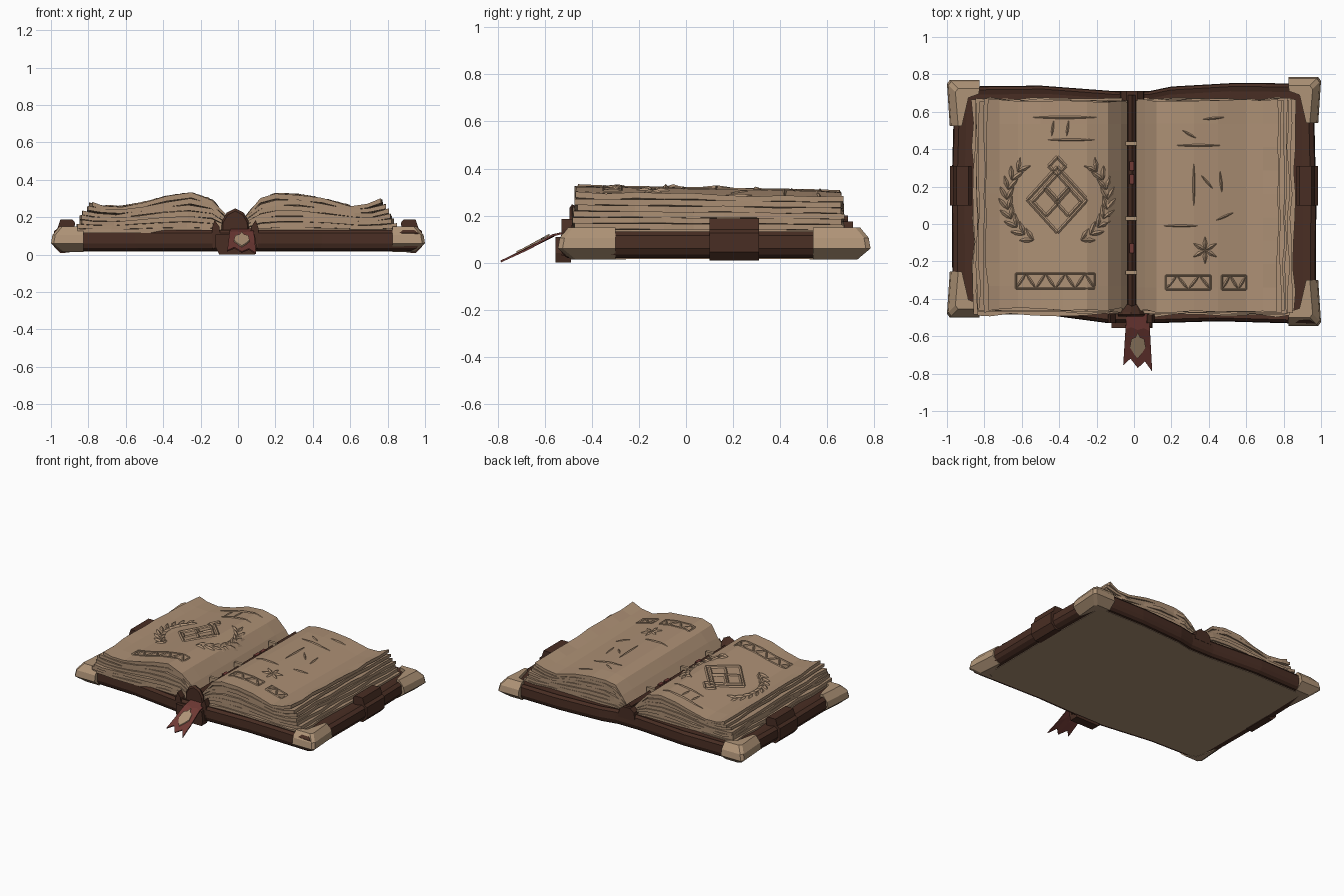
import bpy, bmesh, math, random

if "Cube" in bpy.data.objects:
    bpy.data.objects.remove(bpy.data.objects["Cube"])
random.seed(4)

def material(name, rgb):
    m = bpy.data.materials.new(name)
    m.diffuse_color = (*rgb, 1)
    m.use_nodes = True
    m.node_tree.nodes["Principled BSDF"].inputs["Base Color"].default_value = m.diffuse_color
    return m

LEATHER = material("dark leather", (0.066, 0.027, 0.017))
PAGE = material("parchment", (0.41, 0.275, 0.175))
METAL = material("corner bone", (0.43, 0.295, 0.185))
RED = material("red ribbon", (0.16, 0.042, 0.035))

def make(name, verts, faces, mat, recalc=True):
    me = bpy.data.meshes.new(name)
    me.from_pydata(verts, [], faces)
    if recalc:
        bm = bmesh.new()
        bm.from_mesh(me)
        bmesh.ops.recalc_face_normals(bm, faces=bm.faces)
        bm.to_mesh(me)
        bm.free()
    me.materials.append(mat)
    ob = bpy.data.objects.new(name, me)
    bpy.context.collection.objects.link(ob)
    return ob

def loft(name, rings, mat):
    n = len(rings[0])
    verts = [p for r in rings for p in r]
    faces = [(k*n+i, k*n+(i+1) % n, (k+1)*n+(i+1) % n, (k+1)*n+i)
             for k in range(len(rings)-1) for i in range(n)]
    faces += [tuple(range(n)), tuple(range(len(verts)-n, len(verts)))]
    return make(name, verts, faces, mat)

def prism(name, pts, levels, mat):
    """Outline in xy, levels are (scale about centre, z)."""
    cx = (min(p[0] for p in pts) + max(p[0] for p in pts)) / 2
    cy = (min(p[1] for p in pts) + max(p[1] for p in pts)) / 2
    return loft(name, [[(cx+(x-cx)*s, cy+(y-cy)*s, z) for x, y in pts] for s, z in levels], mat)

def extrude_y(name, prof, ys, mat):
    return loft(name, [[(x, y, z) for x, z in prof] for y in ys], mat)

def box(name, x0, x1, y0, y1, z0, z1, mat):
    return extrude_y(name, [(x0, z0), (x1, z0), (x1, z1), (x0, z1)], (y0, y1), mat)

def interp(prof, x):
    for (a, za), (b, zb) in zip(prof, prof[1:]):
        if x <= b:
            return za + (zb-za)*(x-a)/(b-a)
    return prof[-1][1]

# cover boards
outline = [(-0.97, -0.46), (-0.55, -0.475), (-0.14, -0.53), (0.12, -0.53), (0.45, -0.52), (0.97, -0.535),
           (0.975, 0.1), (0.96, 0.75), (0.55, 0.755), (0.2, 0.735), (0.08, 0.71), (-0.1, 0.71),
           (-0.5, 0.74), (-0.96, 0.735), (-0.975, 0.2)]
prism("cover", outline, [(0.955, 0.02), (0.985, 0.035), (1, 0.06), (0.995, 0.115), (0.97, 0.133), (0.93, 0.125)], LEATHER)
prism("underside_panel", outline, [(0.925, 0.016), (0.925, 0.03)], PAGE)

# corner guards
for name, sx, y, sy in (("corner_front_left", -1, -0.505, -1), ("corner_front_right", 1, -0.55, -1),
                        ("corner_back_left", -1, 0.775, 1), ("corner_back_right", 1, 0.79, 1)):
    pts = [(0.985, 0.25), (0.92, 0.25), (0.885, 0.1), (0.83, 0.08), (0.825, 0.005), (0.985, 0.005), (1.0, 0.025)]
    ring = [(sx*a, y - sy*b) for a, b in pts]
    def level(inset, z):
        return [(x - sx*inset*(abs(x) > 0.95), yy - sy*inset*(abs(yy-y) < 0.05), z) for x, yy in ring]
    loft(name, [level(0.055, 0.014), level(0, 0.06), level(0.008, 0.105), level(0.045, 0.15)], METAL)

# side clasps
for name, s in (("clasp_left", -1), ("clasp_right", 1)):
    prof = [(0.87, 0.17), (0.885, 0.187), (0.95, 0.187), (0.965, 0.14), (0.985, 0.125), (0.985, 0.045), (0.95, 0.008), (0.9, 0.012)]
    extrude_y(name, [(s*a, z) for a, z in prof], (0.1, 0.31), LEATHER)

# spine: front block, arch cap, cheeks, cord and rear block
extrude_y("spine_front", [(-0.1, 0), (0.09, 0), (0.1, 0.04), (0.09, 0.108), (-0.12, 0.108), (-0.12, 0.04)], (-0.555, -0.49), LEATHER)
arch = [(-0.09, 0.1), (0.06, 0.1), (0.056, 0.18), (0.03, 0.225), (-0.015, 0.248), (-0.06, 0.225), (-0.086, 0.18)]
loft("spine_arch", [[(-0.015+(x+0.015)*s, y, 0.1+(z-0.1)*s) for x, z in arch]
                    for s, y in ((0.9, -0.495), (1, -0.485), (0.95, -0.47), (0.6, -0.43))], LEATHER)
for name, s in (("spine_cheek_left", -1), ("spine_cheek_right", 1)):
    prof = [(0.075, 0.05), (0.12, 0.03), (0.125, 0.14), (0.11, 0.185), (0.085, 0.15)]
    extrude_y(name, [(s*a-0.015, z) for a, z in prof], (-0.53, -0.485), LEATHER)
extrude_y("gutter_cord", [(-0.035, 0.1), (0.01, 0.1), (0.008, 0.18), (-0.012, 0.2), (-0.032, 0.18)], (-0.47, 0.69), LEATHER)
extrude_y("spine_back", [(-0.08, 0.09), (0.06, 0.09), (0.05, 0.15), (0.02, 0.175), (-0.04, 0.175), (-0.07, 0.15)], (0.66, 0.71), LEATHER)
for i, y in enumerate((0.43, 0.03, -0.26)):
    box(f"binding_tie_{i+1}", -0.045, 0.015, y-0.011, y+0.011, 0.17, 0.218, METAL)
for i, y in enumerate((-0.13, 0.24, 0.31)):
    box(f"gutter_ribbon_{i+1}", -0.024, 0.0, y-0.025, y+0.025, 0.18, 0.202, RED)

# page blocks: fanned stacks of thin slabs
TOP = {-1: [(0.035, 0.17), (0.07, 0.22), (0.14, 0.295), (0.25, 0.33), (0.38, 0.312), (0.5, 0.28), (0.62, 0.258), (0.72, 0.265), (0.79, 0.285)],
       1: [(0.012, 0.17), (0.06, 0.235), (0.12, 0.3), (0.2, 0.326), (0.32, 0.322), (0.45, 0.3), (0.6, 0.262), (0.69, 0.27), (0.775, 0.3)]}

def page_z(side, ax, y):
    return interp(TOP[side], ax) - 0.02*(y+0.46)/1.12 * min(1, ax/0.2)

N, ROWS = 7, 9
for side, label in ((-1, "left"), (1, "right")):
    for k in range(N):
        t1, t0 = (k+1)/N, (k+0.04)/N
        spread = 1 + 0.115*(1-t1)**0.8 + random.uniform(-0.012, 0.012)*(k < N-1)
        grow = 0.03*(1-t1) + random.uniform(-0.008, 0.008)
        cols = len(TOP[side])
        ids, verts = {}, []
        for j in range(ROWS+1):
            y = -0.46 - grow + (1.12 + 1.4*grow)*j/ROWS
            end = j in (0, ROWS)
            for i, (x, _) in enumerate(TOP[side]):
                xx = x*spread if i > 2 else x
                yy = y + (random.uniform(-0.009, 0.009) if end else 0)
                if i == cols-1:
                    xx += random.uniform(-0.012, 0.006)
                zt = page_z(side, x, y)
                wob = random.uniform(-0.006, 0.004) if (end or i == cols-1) else 0
                for lv, t in enumerate((t0, t1)):
                    ids[i, j, lv] = len(verts)
                    verts.append((side*xx, yy, 0.115 + (zt-0.115)*t + wob*t))
        faces = [tuple(ids[i+a, j+b, lv] for a, b in ((0, 0), (1, 0), (1, 1), (0, 1)))
                 for lv in (0, 1) for i in range(cols-1) for j in range(ROWS)]
        for i in range(cols-1):
            faces += [(ids[i, j, 0], ids[i+1, j, 0], ids[i+1, j, 1], ids[i, j, 1]) for j in (0, ROWS)]
        for j in range(ROWS):
            faces += [(ids[i, j, 0], ids[i, j+1, 0], ids[i, j+1, 1], ids[i, j, 1]) for i in (0, cols-1)]
        make(f"page_layer_{label}_{k+1}", verts, faces, PAGE)

# embossed ornaments: ridged strokes draped on the pages, in parchment
def strokes(name, side, lines):
    verts, faces = [], []
    for x0, y0, x1, y1, w, taper in lines:
        L = math.hypot(x1-x0, y1-y0)
        nx, ny = -(y1-y0)/L, (x1-x0)/L
        n = max(2, round(L/0.03))
        for i in range(n+1):
            t = i/n
            h = w/2*(math.sin(math.pi*(0.06+0.88*t)) if taper else 1)
            b = len(verts)
            for s in (-1, 0, 1):
                x, y = x0+(x1-x0)*t+nx*h*s, y0+(y1-y0)*t+ny*h*s
                verts.append((x, y, page_z(side, abs(x), y)+(0.001 if s else 0.002+0.8*h)))
            if i < n:
                faces += [(b, b+3, b+4, b+1), (b+1, b+4, b+5, b+2)]
    make(name, verts, faces, PAGE, False)

def poly(pts, w):
    return [(*p, *q, w, False) for p, q in zip(pts, pts[1:]+pts[:1])]

def diamond(cx, cy, rx, ry, w):
    return poly([(cx-rx, cy), (cx, cy-ry), (cx+rx, cy), (cx, cy+ry)], w)

def band(x0, x1, y0, y1):
    n = max(3, round((x1-x0)/0.055))
    out = poly([(x0, y0), (x1, y0), (x1, y1), (x0, y1)], 0.01)
    for i in range(n):
        a, b = x0+(x1-x0)*i/n, x0+(x1-x0)*(i+1)/n
        out.append((a, (y0, y1)[i % 2], b, (y1, y0)[i % 2], 0.016, True))
    return out

cx, cy = -0.41, 0.13
lines = []
for dx, dy, r in ((0, 0, 0.16), (0, 0.06, 0.07), (-0.06, -0.01, 0.07), (0.06, -0.01, 0.07), (0, 0.18, 0.045)):
    lines += diamond(cx+dx, cy+dy, r, r*1.1, 0.018)
for s in (-1, 1):                                  # laurel wreath
    for i in range(9):
        a = math.radians(-62 + 12.5*i)
        x, y = cx+s*0.27*math.cos(a), cy+0.245*math.sin(a)
        for turn in (0.5, -0.5):
            d = a + math.pi/2 + turn
            lines.append((x, y, x+s*0.075*math.cos(d), y+0.075*math.sin(d), 0.026, True))
lines += [(-0.54, 0.57, -0.2, 0.57, 0.016, True), (-0.46, 0.45, -0.21, 0.45, 0.014, True),
          (-0.44, 0.47, -0.43, 0.55, 0.014, True), (-0.36, 0.47, -0.35, 0.55, 0.014, True)]
strokes("left_page_ornament", -1, lines + band(-0.63, -0.21, -0.345, -0.265))

lines = band(0.17, 0.41, -0.35, -0.275) + band(0.47, 0.6, -0.35, -0.275)
for i in range(6):                                 # small star
    a = math.radians(30+60*i)
    lines.append((0.38, -0.14, 0.38+0.07*math.cos(a), -0.14+0.07*math.sin(a), 0.024, True))
for x0, y0, x1, y1 in ((0.23, 0.42, 0.46, 0.42), (0.37, 0.56, 0.48, 0.57), (0.16, -0.01, 0.34, -0.01), (0.26, 0.5, 0.33, 0.46),
                       (0.32, 0.1, 0.32, 0.32), (0.36, 0.26, 0.42, 0.19), (0.46, 0.28, 0.47, 0.17), (0.44, 0.02, 0.53, 0.06)):
    lines.append((x0, y0, x1, y1, 0.014, True))
strokes("right_page_ornament", 1, lines)

# bookmark ribbon with swallow tail
def ribbon_z(y):
    return interp([(-0.79, 0.008), (-0.68, 0.058), (-0.57, 0.12), (-0.48, 0.14)], y)

ends = [-0.755, -0.72, -0.77, -0.735, -0.79]
verts = []
for s in (0, 0.3, 0.65, 1):
    for i, e in enumerate(ends):
        y = -0.48 + (e+0.48)*s
        verts.append((0.02 + (i/4-0.5)*(0.12+0.035*s), y, ribbon_z(y)))
faces = [(r*5+i, (r+1)*5+i, (r+1)*5+i+1, r*5+i+1) for r in range(3) for i in range(4)]
ribbon = make("bookmark_ribbon", verts, faces, RED, False)
mod = ribbon.modifiers.new("thickness", "SOLIDIFY")
mod.thickness = 0.008

# ribbon emblem plate
shape = [(0, -0.075), (0.02, -0.05), (0.042, -0.015), (0.035, 0.03), (0.012, 0.04), (0, 0.065), (-0.012, 0.04), (-0.035, 0.03), (-0.042, -0.015), (-0.02, -0.05)]
loft("ribbon_emblem", [[(0.02+a, -0.645+b, ribbon_z(-0.645+b)+h) for a, b in shape] for h in (0.001, 0.009)], METAL)
